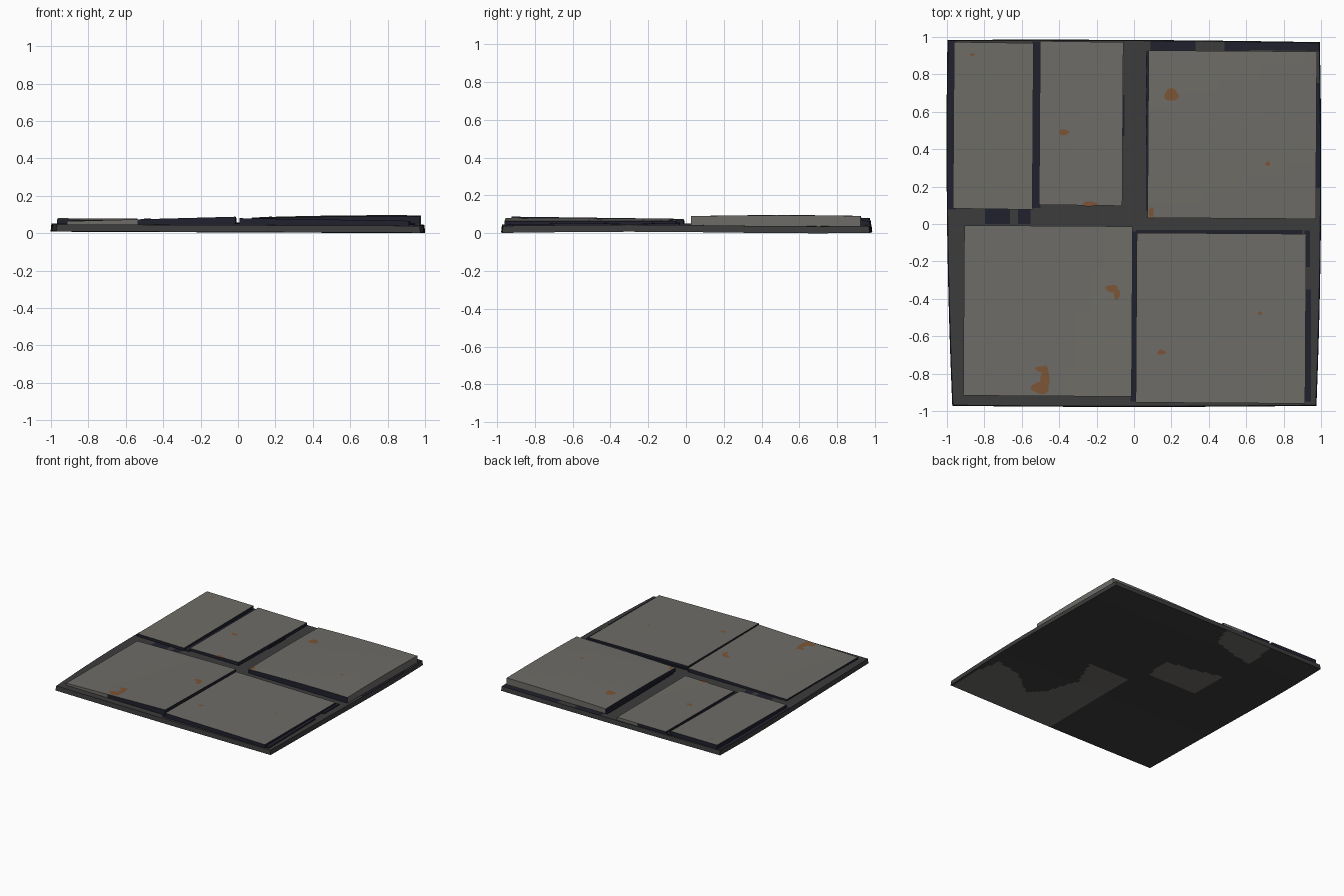
import bpy, bmesh, math

if "Cube" in bpy.data.objects:
    bpy.data.objects.remove(bpy.data.objects["Cube"])

def material(name, rgb):
    m = bpy.data.materials.new(name)
    m.diffuse_color = (*rgb, 1)
    m.use_nodes = True
    m.node_tree.nodes["Principled BSDF"].inputs["Base Color"].default_value = m.diffuse_color
    return m

GRAY = material("warm gray plate", (0.155, 0.150, 0.135))
DARK = material("dark gray base", (0.045, 0.045, 0.045))
NAVY = material("navy seam", (0.014, 0.015, 0.027))
RUST = material("rust", (0.20, 0.088, 0.035))
MATS = [GRAY, DARK, NAVY, RUST]
G, D, N, R = range(4)

def finish(bm, name):
    me = bpy.data.meshes.new(name)
    bm.to_mesh(me)
    bm.free()
    for m in MATS:
        me.materials.append(m)
    ob = bpy.data.objects.new(name, me)
    bpy.context.collection.objects.link(ob)
    return ob

def slab(name, n, place, paint):
    """Closed slab on an n x n grid; place(u, v, top) -> point, paint(normal, centre) -> slot."""
    bm = bmesh.new()
    lay = [[[bm.verts.new(place(i / n, j / n, k)) for j in range(n + 1)]
            for i in range(n + 1)] for k in (0, 1)]
    b, t = lay
    for i in range(n):
        for j in range(n):
            for L in lay:
                bm.faces.new((L[i][j], L[i+1][j], L[i+1][j+1], L[i][j+1]))
        for q in (0, n):
            bm.faces.new((b[i][q], b[i+1][q], t[i+1][q], t[i][q]))
            bm.faces.new((b[q][i], b[q][i+1], t[q][i+1], t[q][i]))
    bmesh.ops.recalc_face_normals(bm, faces=bm.faces)
    bm.normal_update()
    for f in bm.faces:
        f.material_index = paint(f.normal, f.calc_center_median())
    return finish(bm, name)

def inside(x, y, poly):
    hit = False
    for (x1, y1), (x2, y2) in zip(poly, poly[1:] + poly[:1]):
        if (y1 > y) != (y2 > y) and x < (x2 - x1) * (y - y1) / (y2 - y1) + x1:
            hit = not hit
    return hit

def box(x0, y0, x1, y1):
    return [(x0, y0), (x1, y0), (x1, y1), (x0, y1)]

# Warped base sheet with patches of the other layers showing through
def base_z(x, y):
    return 0.008 + 0.004 * math.cos(math.pi * (y + 0.3)) - 0.004 * x

def base_place(u, v, top):
    a, b = 2 * u - 1, 2 * v - 1
    s = 0.996 if top else 1
    x = s * a * (0.985 + 0.015 * (1 - (b - 0.2) ** 2) + (0.007 * b if a < 0 else 0.003 * b))
    y = s * b * (0.972 + 0.006 * (1 - a * a)) + 0.006 * (b > 0) * (1 - a)
    return (x, y, base_z(x, y) + 0.037 * top)

under = [
    [(0.0, -0.06), (0.38, -0.06), (0.27, -0.32), (0.36, -0.58), (0.47, -0.69), (0.7, -0.52),
     (0.92, -0.48), (0.97, -0.73), (0.95, -1), (0.0, -1)],
    [(-0.06, 0.10), (-0.52, 0.10), (-0.52, 0.43), (-0.25, 0.36), (-0.04, 0.33)],
    [(-0.04, 1.1), (-0.51, 1.1), (-0.53, 0.70), (-0.3, 0.75), (-0.14, 0.81)],
]
seams = [box(-0.61, 0, -0.55, 0.1), box(-0.79, 0, -0.66, 0.1), box(-1, 0.08, -0.95, 1),
         box(0.08, 0.92, 0.34, 1), box(0.48, 0.92, 1, 1), box(0.96, 0.2, 1.1, 0.75)]

def base_paint(nrm, c):
    if nrm.z < -0.5 and any(inside(c.x, c.y, p) for p in under):
        return G
    if nrm.z > 0.5 and any(inside(c.x, c.y, p) for p in seams):
        return N
    return D

slab("base_sheet", 90, base_place, base_paint)

# Cover plates: extents, four corner top heights (00, 10, 01, 11), crown, gray side rule
plates = {
    "back_left_plate": (-0.965, 0.08, -0.54, 0.97, (0.072, 0.070, 0.080, 0.078), 0,
                        lambda n, c: False),
    "back_middle_plate": (-0.505, 0.10, -0.06, 0.975, (0.068, 0.074, 0.068, 0.066), 0,
                          lambda n, c: n.y > 0.5 and c.x > -0.25),
    "back_right_plate": (0.075, 0.03, 0.975, 0.925, (0.078, 0.090, 0.080, 0.091), 0.012,
                         lambda n, c: n.x > 0.5 or n.y > 0.5),
    "front_left_plate": (-0.91, -0.92, -0.01, -0.01, (0.064, 0.088, 0.064, 0.076), 0,
                         lambda n, c: n.y < -0.5 and c.x < -0.55),
    "front_right_plate": (0.012, -0.957, 0.918, -0.05, (0.080, 0.066, 0.074, 0.066), 0,
                          lambda n, c: False),
}

def plate_z(p, x, y):
    x0, y0, x1, y1, h, crown, _ = p
    u, v = (x - x0) / (x1 - x0), (y - y0) / (y1 - y0)
    z = (h[0] * (1-u) + h[1] * u) * (1-v) + (h[2] * (1-u) + h[3] * u) * v
    return z + crown * 2 * (u * (1-u) + v * (1-v)) * 0.8

for name, p in plates.items():
    x0, y0, x1, y1 = p[:4]
    def place(u, v, top):
        x = x0 + u * (x1 - x0) + 0.006 * (v - 0.5)
        y = y0 + v * (y1 - y0) - 0.006 * (u - 0.5)
        return (x, y, plate_z(p, x, y) if top else base_z(x, y) + 0.03)
    slab(name, 12, place, lambda n, c: G if n.z > 0.7 or p[6](n, c) else N)

# Navy backing strips peeking out round the plates
strips = {
    "seam_back_pair": (-0.545, 0.085, -0.50, 0.975),
    "seam_middle_right": (-0.065, 0.47, -0.052, 0.69),
    "seam_right_left": (0.064, 0.07, 0.085, 0.925),
    "seam_front_pair": (-0.018, -0.95, 0.018, -0.04),
    "seam_front_back": (0.01, -0.055, 0.90, -0.032),
    "seam_front_right": (0.912, -0.95, 0.945, -0.35),
    "seam_front_right_upper": (0.912, -0.23, 0.942, -0.035),
}
for name, (x0, y0, x1, y1) in strips.items():
    def place(u, v, top):
        x, y = x0 + u * (x1 - x0), y0 + v * (y1 - y0)
        return (x, y, base_z(x, y) + (0.045 if top else 0.025))
    slab(name, 8, place, lambda n, c: N)

# Rust blotches: x, y, half width, half height
rust = [(-0.865, 0.905, 0.012, 0.008), (-0.375, 0.49, 0.027, 0.016), (-0.235, 0.107, 0.04, 0.014),
        (0.20, 0.69, 0.038, 0.034), (0.715, 0.322, 0.013, 0.012), (0.093, 0.06, 0.014, 0.03),
        (-0.12, -0.345, 0.032, 0.02), (-0.092, -0.375, 0.017, 0.03), (0.675, -0.477, 0.011, 0.009),
        (0.147, -0.686, 0.022, 0.014), (-0.475, -0.82, 0.024, 0.06), (-0.50, -0.875, 0.048, 0.034),
        (-0.5, -0.775, 0.027, 0.016)]
bm = bmesh.new()
for i, (cx, cy, rx, ry) in enumerate(rust):
    p = min(plates.values(), key=lambda q: max(q[0] - cx, cx - q[2], q[1] - cy, cy - q[3]))
    ring = []
    for k in range(12):
        a = k * math.tau / 12
        w = 1 + 0.12 * math.sin(3 * a + i)
        x, y = cx + rx * w * math.cos(a), cy + ry * w * math.sin(a)
        ring.append(bm.verts.new((x, y, plate_z(p, x, y) + 0.0012 + 0.0001 * i)))
    bm.faces.new(ring).material_index = R
finish(bm, "rust_blotches")
